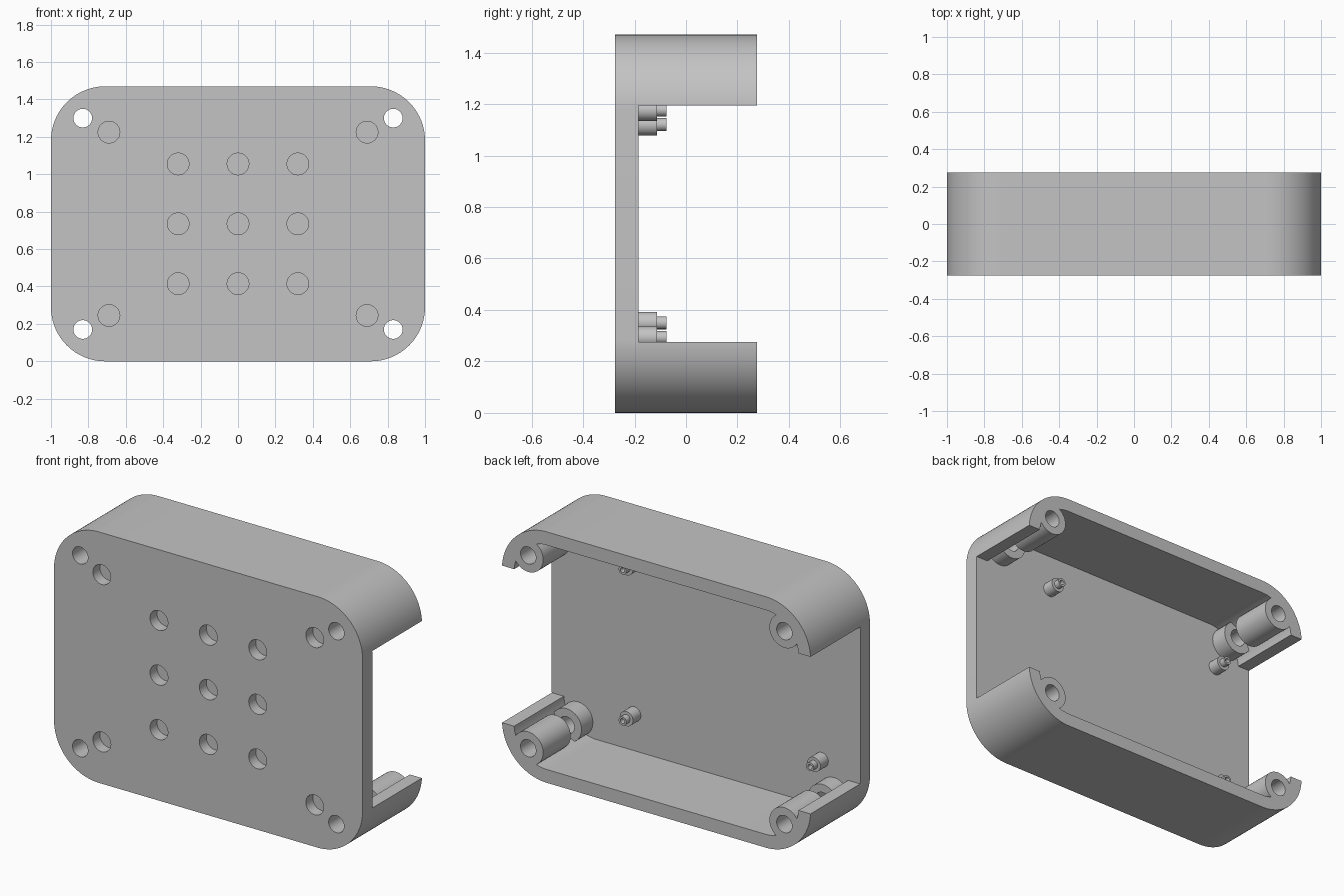
import bpy, math
from mathutils import Matrix

cube = bpy.data.objects.get("Cube")
if cube:
    bpy.data.objects.remove(cube, do_unlink=True)

grey = bpy.data.materials.new("plain_grey")
grey.use_nodes = True
grey.diffuse_color = (0.55, 0.55, 0.55, 1)
grey.node_tree.nodes["Principled BSDF"].inputs["Base Color"].default_value = grey.diffuse_color

WIDTH, HEIGHT, MID = 1.0, 1.47, 0.735
FRONT, BACK, FLOOR = -0.275, 0.275, -0.185
WALL, RADIUS = 0.078, 0.29


def prism(name, outline, y0, y1):
    """Extrude an x-z outline from y0 to y1."""
    n = len(outline)
    verts = [(x, y, z) for y in (y0, y1) for x, z in outline]
    faces = [list(range(n)), list(range(2 * n - 1, n - 1, -1))]
    faces += [[i, i + n, (i + 1) % n + n, (i + 1) % n] for i in range(n)]
    mesh = bpy.data.meshes.new(name)
    mesh.from_pydata(verts, [], faces)
    mesh.materials.append(grey)
    obj = bpy.data.objects.new(name, mesh)
    bpy.context.collection.objects.link(obj)
    return obj


def rounded(inset, steps=24):
    """Rounded rectangle outline, shrunk by inset."""
    r = RADIUS - inset
    points = []
    for k, (sx, sz) in enumerate([(1, 1), (-1, 1), (-1, -1), (1, -1)]):
        for i in range(steps + 1):
            a = math.pi / 2 * (k + i / steps)
            points.append((sx * (WIDTH - RADIUS) + r * math.cos(a),
                           MID + sz * (MID - RADIUS) + r * math.sin(a)))
    return points


def rod(name, x, z, radius, y0, y1, sides=40):
    ring = [2 * math.pi * i / sides for i in range(sides)]
    return prism(name, [(x + radius * math.cos(a), z + radius * math.sin(a)) for a in ring], y0, y1)


def combine(target, other, operation):
    """Apply a boolean and discard the helper."""
    mod = target.modifiers.new(operation.lower(), 'BOOLEAN')
    mod.operation, mod.solver, mod.object = operation, 'EXACT', other
    bpy.context.view_layer.update()
    graph = bpy.context.evaluated_depsgraph_get()
    result = bpy.data.meshes.new_from_object(target.evaluated_get(graph))
    target.modifiers.clear()
    target.data = result
    bpy.data.objects.remove(other, do_unlink=True)


def smooth(obj):
    bpy.ops.object.select_all(action='DESELECT')
    obj.select_set(True)
    bpy.context.view_layer.objects.active = obj
    bpy.ops.object.shade_smooth_by_angle(angle=math.radians(30))


# Case: front plate with a rim, open at the back and along both sides
case = prism("case", rounded(0), FRONT, BACK)
combine(case, prism("cavity", rounded(WALL), FLOOR, BACK + 0.1), 'DIFFERENCE')
opening = [(-1.2, 0.275), (1.2, 0.275), (1.2, 1.195), (-1.2, 1.195)]
combine(case, prism("side_opening", opening, FLOOR, BACK + 0.1), 'DIFFERENCE')

# Corner screw bosses, each split by a gap, then bored through
corners = [(sx * 0.83, MID + sz * 0.565) for sx in (-1, 1) for sz in (-1, 1)]
for x, z in corners:
    combine(case, rod("front_boss", x, z, 0.097, FLOOR - 0.02, -0.08), 'UNION')
    combine(case, rod("back_boss", x, z, 0.097, 0.02, BACK), 'UNION')
for x, z in corners:
    combine(case, rod("screw_hole", x, z, 0.05, FRONT - 0.1, BACK + 0.1), 'DIFFERENCE')

# Blind round pockets in the front: a three by three grid and four corners
pockets = [(x, MID + z) for x in (-0.32, 0, 0.32) for z in (-0.32, 0, 0.32)]
pockets += [(sx * 0.69, MID + sz * 0.49) for sx in (-1, 1) for sz in (-1, 1)]
for x, z in pockets:
    combine(case, rod("pocket", x, z, 0.058, FRONT - 0.1, FRONT + 0.065), 'DIFFERENCE')
smooth(case)

# Stepped board posts with hollow pins
for side, x, dz in (("left", 0.465, 0.442), ("right", -0.75, 0.385)):
    for level, s in (("lower", -1), ("upper", 1)):
        z = MID + s * dz
        post = rod(f"{level}_{side}_post", x, z, 0.043, FLOOR - 0.005, -0.112, 32)
        combine(post, rod("pin", x, z, 0.025, -0.15, -0.076, 32), 'UNION')
        combine(post, rod("pin_hole", x, z, 0.014, -0.13, 0, 24), 'DIFFERENCE')
        smooth(post)
